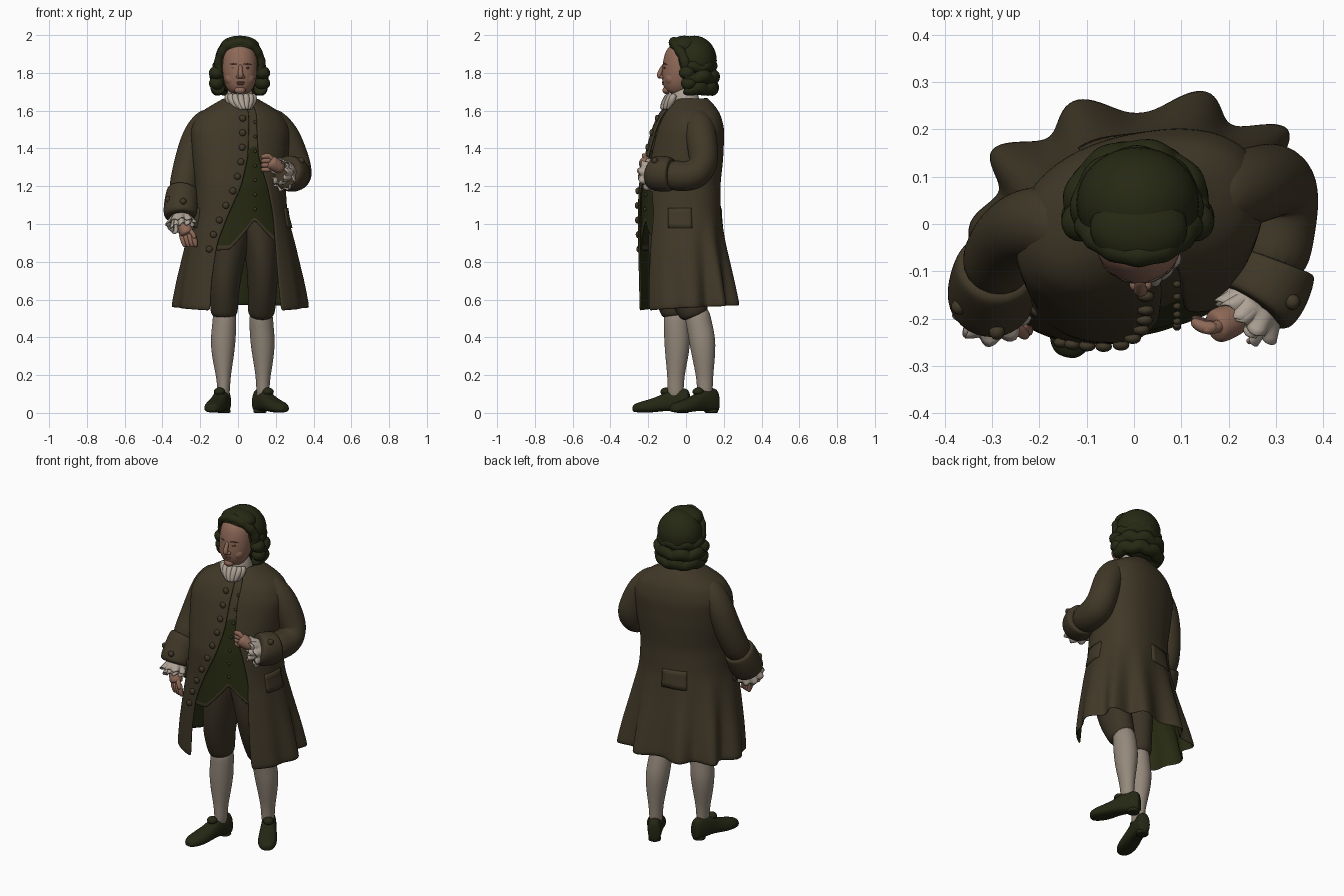
import bpy, bmesh, math
from mathutils import Vector, Matrix
from math import sin, cos, pi

if "Cube" in bpy.data.objects:
    bpy.data.objects.remove(bpy.data.objects["Cube"])

def material(name, r, g, b):
    m = bpy.data.materials.new(name)
    m.diffuse_color = (r, g, b, 1)
    m.use_nodes = True
    m.node_tree.nodes["Principled BSDF"].inputs["Base Color"].default_value = m.diffuse_color
    return m

COAT = material("brown cloth", .052, .040, .021)
BREECH = material("dark brown cloth", .044, .034, .019)
GREEN = material("dark green cloth", .020, .023, .006)
HAIR = material("dark wig", .020, .022, .007)
SHOE = material("black leather", .018, .020, .007)
SKIN = material("skin", .27, .14, .095)
STOCK = material("stocking", .30, .25, .20)
LACE = material("lace", .42, .36, .30)
EYE = material("eye", .06, .04, .03)
LIP = material("lips", .21, .09, .065)

def finish(name, bm, mats, subsurf=0, thick=0, lining=0):
    me = bpy.data.meshes.new(name)
    bm.to_mesh(me)
    bm.free()
    for m in mats:
        me.materials.append(m)
    for p in me.polygons:
        p.use_smooth = True
    ob = bpy.data.objects.new(name, me)
    bpy.context.collection.objects.link(ob)
    if thick:
        s = ob.modifiers.new("thickness", 'SOLIDIFY')
        s.thickness, s.offset, s.material_offset = thick, -1, lining
    if subsurf:
        s = ob.modifiers.new("smooth", 'SUBSURF')
        s.levels = s.render_levels = subsurf
    return ob

def tube(name, pts, mat, n=16, sub=2):
    """Rounded tube through (x, y, z, ra[, rb]) stations."""
    bm, P, rings = bmesh.new(), [Vector(p[:3]) for p in pts], []
    side = Vector((1, 0, 0))
    if abs((P[1] - P[0]).normalized().x) > .8:
        side = Vector((0, 0, 1))
    for i, p in enumerate(pts):
        t = (P[min(i + 1, len(P) - 1)] - P[max(i - 1, 0)]).normalized()
        side = (side - t * side.dot(t)).normalized()
        up = t.cross(side)
        rings.append([bm.verts.new(P[i] + 1.02 * (side * p[3] * cos(2 * pi * k / n) + up * p[-1] * sin(2 * pi * k / n)))
                      for k in range(n)])
    for a, b in zip(rings, rings[1:]):
        for k in range(n):
            bm.faces.new((a[k], a[(k + 1) % n], b[(k + 1) % n], b[k]))
    bm.faces.new(rings[0])
    bm.faces.new(rings[-1])
    bmesh.ops.recalc_face_normals(bm, faces=bm.faces)
    return finish(name, bm, [mat], sub)

def ball(name, c, r, mat, rot=0, seg=20):
    bm = bmesh.new()
    M = Matrix.Translation(c) @ Matrix.Rotation(rot, 4, 'Z') @ Matrix.Diagonal((*r, 1))
    bmesh.ops.create_uvsphere(bm, u_segments=seg, v_segments=seg // 2 + 2, radius=1, matrix=M)
    return finish(name, bm, [mat])

def sheet(name, f, nu, nv, mats, thick, rule=None, sub=1, lining=0):
    """Cloth surface from f(u, v), u across and v down."""
    bm = bmesh.new()
    g = [[bm.verts.new(f(i / nu, j / nv)) for i in range(nu + 1)] for j in range(nv + 1)]
    for j in range(nv):
        for i in range(nu):
            fc = bm.faces.new((g[j][i], g[j + 1][i], g[j + 1][i + 1], g[j][i + 1]))
            if rule:
                fc.material_index = rule(i, j)
    return finish(name, bm, mats, sub, thick, lining)

# Coat body: z, half width, front y, back y, opening left x, opening right x
RINGS = [(1.67, .08, -.06, .11, .04, .06), (1.63, .15, -.10, .145, .05, .085), (1.585, .225, -.14, .175, .06, .10),
         (1.5, .265, -.175, .195, .06, .10), (1.35, .255, -.215, .19, .055, .11), (1.2, .24, -.245, .175, .02, .16),
         (1.05, .25, -.25, .18, -.05, .19), (.9, .285, -.255, .20, -.11, .20), (.7, .325, -.258, .24, -.14, .215),
         (.5, .355, -.258, .275, -.15, .235)]
CX, E = .012, 2.3

def ring(z):
    z = min(max(z, .5), 1.67)
    for a, b in zip(RINGS, RINGS[1:]):
        if z >= b[0]:
            k = (a[0] - z) / (a[0] - b[0])
            return [p + (q - p) * k for p, q in zip(a, b)]

def spow(v, e):
    return math.copysign(abs(v) ** e, v)

def front_t(z, x):
    return math.asin(max(-1, min(1, spow((x - CX) / ring(z)[1], E / 2))))

def coat_at(z, t, off=0):
    _, rx, yf, yb, _, _ = ring(z)
    amp = .10 * max(0, min(1, (1.05 - z) / .48)) * max(0, min(1, .6 - cos(t)))
    f = 1 - amp * cos(10 * (t - pi))
    x = (rx + off) * spow(sin(t), 2 / E) * f
    y = (yf + yb) / 2 - ((yb - yf) / 2 + off) * spow(cos(t), 2 / E) * f
    shear = .17 if z > 1.2 else .17 - .10 * min(1, (1.2 - z) / .6)
    return Vector((CX + x, y + shear * x, z))

def coat_uv(u, v):
    hem = .54 + .03 * sin(pi * u)
    z = 1.67 - (1.67 - hem) * v ** 1.25
    r = ring(z)
    a, b = front_t(z, r[5]), 2 * pi + front_t(z, r[4])
    return coat_at(z, a + (b - a) * u)

sheet("coat_body", coat_uv, 90, 28, [COAT, GREEN], .012, lining=1)

# Waistcoat with split hem and brown trim
def vest_uv(u, v):
    t = -1.1 + 2.2 * u
    x = coat_at(.95, t).x
    hem = max(.86, 1.02 - 1.1 * abs(x - .1))
    return coat_at(1.64 - (1.64 - hem) * v, t, -.017)

sheet("waistcoat", vest_uv, 44, 30, [GREEN, COAT], .01, lambda i, j: int(j == 29 or (j < 11 and 20 < i < 30)))

# Pocket flaps
for name, t0 in (("left_pocket_flap", 1.42), ("back_pocket_flap", pi + .2), ("right_pocket_flap", 2 * pi - 1.25)):
    sheet(name, lambda u, v: coat_at(1.085 - .105 * v, t0 + .24 * (2 * u - 1), .008), 8, 4, [COAT], .02, sub=0)

# Buttons
for i in range(10):
    z = 1.56 - .077 * i
    r = ring(z)
    ball(f"coat_button_{i}", coat_at(z, front_t(z, r[4] - .035), .005), (.018, .012, .018), COAT, seg=12)
    if i < 7:
        z -= .02
        ball(f"waistcoat_button_{i}", coat_at(z, front_t(z, .095), -.012), (.009, .008, .009), COAT, seg=10)

# Sleeves and turned-back cuffs
tube("left_sleeve", [(.14, .055, 1.56, .07), (.19, .065, 1.53, .082), (.245, .08, 1.47, .082), (.28, .09, 1.39, .08), (.304, .095, 1.32, .08),
                     (.308, .06, 1.262, .086), (.30, -.02, 1.25, .083), (.285, -.12, 1.265, .078)], COAT)
tube("left_cuff", [(.30, -.075, 1.262, .08), (.298, -.08, 1.262, .092), (.283, -.125, 1.265, .096),
                   (.256, -.175, 1.272, .093), (.252, -.18, 1.274, .07)], COAT)
tube("right_sleeve", [(-.12, .0, 1.56, .07), (-.17, .0, 1.53, .08), (-.215, -.0, 1.47, .08), (-.25, -.015, 1.37, .078),
                      (-.28, -.05, 1.25, .076), (-.297, -.11, 1.13, .078)], COAT)
tube("right_cuff", [(-.29, -.09, 1.18, .078), (-.291, -.094, 1.175, .088), (-.30, -.125, 1.11, .092),
                    (-.303, -.165, 1.04, .095), (-.303, -.168, 1.034, .07)], COAT)
for i, c in enumerate([(.335, -.165, 1.335), (.345, -.16, 1.24), (-.29, -.228, 1.12), (-.37, -.175, 1.13)]):
    ball(f"cuff_button_{i}", c, (.017,) * 3, COAT, seg=12)

# Lace ruffles at the wrists
def ruffle(name, c, d, r0, r1, length, waves=9):
    c, d = Vector(c), Vector(d).normalized()
    a = d.orthogonal().normalized()
    b = d.cross(a)
    def f(u, v):
        w = 2 * pi * u
        r = r0 + (r1 - r0) * v + .009 * v * cos(waves * w)
        return c + d * length * (v + .12 * v * sin(waves * w)) + (a * cos(w) + b * sin(w)) * r
    sheet(name, f, 72, 4, [LACE], .006, sub=0)

ruffle("left_lace_inner", (.258, -.165, 1.27), (-.6, -.5, .08), .05, .06, .06)
ruffle("left_lace_outer", (.262, -.16, 1.265), (-.5, -.6, -.1), .06, .078, .05)
ruffle("right_lace_inner", (-.302, -.165, 1.03), (.15, -.45, -1), .04, .056, .06)
ruffle("right_lace_outer", (-.302, -.165, 1.035), (.05, -.5, -1), .05, .072, .045)

# Hands
def hand(name, wrist, knuckle, spread, bend, tip, thumb):
    w, k, s, b, e = map(Vector, (wrist, knuckle, spread, bend, tip))
    tube(name + "_palm", [(*w, .028), (*(w.lerp(k, .5)), .037), (*k, .039), (*(k + (k - w) * .2), .032)], SKIN, 12)
    for i in range(4):
        o = s * (i - 1.5)
        tube(f"{name}_finger_{i}", [(*(k + o), .015), (*(k + o + b), .0155), (*(k + o * .9 + e), .012)], SKIN, 8)
    tube(name + "_thumb", [(*w.lerp(k, .4), .017), (*Vector(thumb), .014), (*(Vector(thumb) + b * .7), .01)], SKIN, 8)

hand("left_hand", (.24, -.19, 1.285), (.178, -.215, 1.325), (0, .002, -.024), (-.03, -.004, 0), (-.058, .015, -.005),
     (.165, -.222, 1.366))
hand("right_hand", (-.298, -.185, 1.02), (-.272, -.205, .955), (.021, -.008, 0), (.012, -.012, -.042), (.022, -.006, -.08),
     (-.235, -.23, .95))

# Breeches and stockings
tube("right_breeches", [(-.03, -.05, 1.12, .14, .14), (-.045, -.06, .95, .115, .14), (-.06, -.07, .8, .092, .13),
                        (-.075, -.075, .65, .08, .105), (-.073, -.055, .55, .074, .085), (-.073, -.05, .50, .066, .073)], BREECH)
tube("left_breeches", [(.09, -.03, 1.12, .13, .14), (.115, -.035, .95, .10, .14), (.13, -.03, .8, .085, .13),
                       (.13, -.005, .65, .077, .105), (.124, .035, .55, .074, .085), (.122, .05, .50, .066, .073)], BREECH)
tube("right_stocking", [(-.07, -.05, .56, .062, .07), (-.072, -.05, .47, .063, .067), (-.08, -.045, .38, .068, .071),
                        (-.08, -.05, .27, .054, .057), (-.076, -.055, .17, .033, .041), (-.076, -.055, .06, .034, .045)], STOCK)
tube("left_stocking", [(.122, .05, .56, .062, .07), (.123, .07, .47, .063, .067), (.131, .088, .38, .067, .072),
                       (.134, .095, .27, .053, .057), (.132, .10, .17, .034, .041), (.132, .10, .06, .036, .042)], STOCK)

# Shoes: along, half width, bottom, top
SECTIONS = [(0, .025, .01, .10), (.01, .036, .004, .13), (.055, .042, .004, .135), (.10, .044, .01, .13),
            (.15, .05, .008, .095), (.20, .055, .001, .075), (.25, .052, .001, .062), (.285, .038, .003, .05), (.30, .018, .008, .038)]

def shoe(name, heel, toe):
    h, d = Vector((*heel, 0)), Vector((*toe, 0)) - Vector((*heel, 0))
    k = d.length / .3
    d.normalize()
    s = Vector((-d.y, d.x, 0))
    bm, rings = bmesh.new(), []
    for a, w, z0, z1 in SECTIONS:
        rings.append([bm.verts.new(h + d * a * k + s * w * spow(cos(q), .8) * (1 - .3 * max(0, sin(q)))
                                   + Vector((0, 0, z0 + (z1 - z0) * (.5 + .5 * spow(sin(q), .6)))))
                      for q in [2 * pi * j / 16 for j in range(16)]])
    for a, b in zip(rings, rings[1:]):
        for j in range(16):
            bm.faces.new((a[j], a[(j + 1) % 16], b[(j + 1) % 16], b[j]))
    bm.faces.new(rings[0])
    bm.faces.new(rings[-1])
    bmesh.ops.recalc_face_normals(bm, faces=bm.faces)
    finish(name, bm, [SHOE], 2)
    c = h + d * .04
    tube(name + "_heel", [(c.x, c.y, 0, .034), (c.x, c.y, .002, .036), (c.x, c.y, .03, .035)], SHOE, 16, 1)
    c = h + d * .125 * k
    ball(name + "_buckle", (c.x, c.y, .112), (.03, .03, .022), SHOE)

shoe("right_shoe", (-.065, .02), (-.145, -.282))
shoe("left_shoe", (.096, .168), (.248, -.08))

# Neck and gathered cravat
tube("neck_cloth", [(.01, .01, 1.58, .075), (.01, 0, 1.64, .078), (.01, -.015, 1.69, .07), (.01, -.015, 1.74, .055)], LACE)
for i in range(7):
    a = (i - 3) * .42
    tube(f"cravat_fold_{i}", [(.012 + .07 * sin(a), -.05 - .035 * cos(a), 1.69, .017), (.015 + .074 * sin(a), -.06 - .045 * cos(a), 1.66, .02),
                              (.022 + .05 * sin(a), -.07 - .05 * cos(a), 1.63, .017), (.035 + .025 * sin(a), -.08 - .05 * cos(a), 1.605, .010)], LACE, 10)

# Head and face
tube("head", [(.01, -.07, 1.688, .03, .035), (.01, -.066, 1.70, .054, .056), (.01, -.05, 1.735, .08, .082), (.01, -.035, 1.79, .092, .094),
              (.01, -.03, 1.85, .093, .094), (.01, -.02, 1.91, .086, .088), (.01, 0, 1.945, .05, .05)], SKIN)
tube("nose", [(.012, -.115, 1.845, .010), (.013, -.132, 1.815, .012), (.014, -.145, 1.787, .016), (.014, -.13, 1.772, .014)], SKIN, 10)
ball("chin", (.01, -.103, 1.708), (.03, .022, .02), SKIN)
for s, side in ((-1, "right"), (1, "left")):
    ball(side + "_nostril", (.014 + s * .013, -.127, 1.779), (.011, .014, .010), SKIN, seg=12)
    ball(side + "_cheek", (.01 + s * .042, -.085, 1.77), (.038, .027, .036), SKIN, s * .4)
    ball(side + "_eye", (.012 + s * .036, -.1125, 1.826), (.015, .006, .006), EYE, s * .35, 12)
    tube(side + "_brow", [(.012 + s * .016, -.123, 1.845, .003), (.012 + s * .038, -.117, 1.850, .004), (.012 + s * .062, -.098, 1.843, .002)], EYE, 8, 1)
ball("upper_lip", (.012, -.119, 1.750), (.025, .009, .005), LIP, seg=12)
ball("lower_lip", (.012, -.117, 1.741), (.020, .010, .006), LIP, seg=12)

# Wig: dome, crown, front roll, and rows of curls round the back
ball("wig_dome", (.008, .045, 1.865), (.130, .118, .132), HAIR, seg=32)
ball("wig_crown", (.01, -.008, 1.942), (.103, .080, .055), HAIR, seg=32)
ball("wig_back", (.005, .07, 1.765), (.12, .09, .08), HAIR, seg=32)
roll = []
for i in range(25):
    a = pi * (-.12 + 1.24 * i / 24)
    roll.append((.01 - .110 * cos(a), -.002 - .062 * max(0, sin(a)) ** 1.5, 1.845 + .117 * sin(a), .027 + .004 * cos(i * 2.1)))
tube("wig_front_roll", roll, HAIR, 12, 1)
for row, (z, rx, ry, r) in enumerate([(1.83, .11, .10, .03), (1.775, .12, .108, .037), (1.718, .116, .104, .037)]):
    curl = []
    for i in range(41):
        a = math.radians(70 + 5.5 * i)
        wave = cos(8 * a + row * 2)
        curl.append((.006 + rx * sin(a), .035 - ry * cos(a), z + .008 * wave, r * (1 + .10 * wave)))
    tube(f"wig_curl_row_{row}", curl, HAIR, 12, 1)
for s, side in ((-1, "right"), (1, "left")):
    for i, z in enumerate((1.80, 1.745)):
        ball(f"{side}_side_curl_{i}", (.008 + s * .122, .005 + .01 * i, z), (.040, .042, .036), HAIR)
